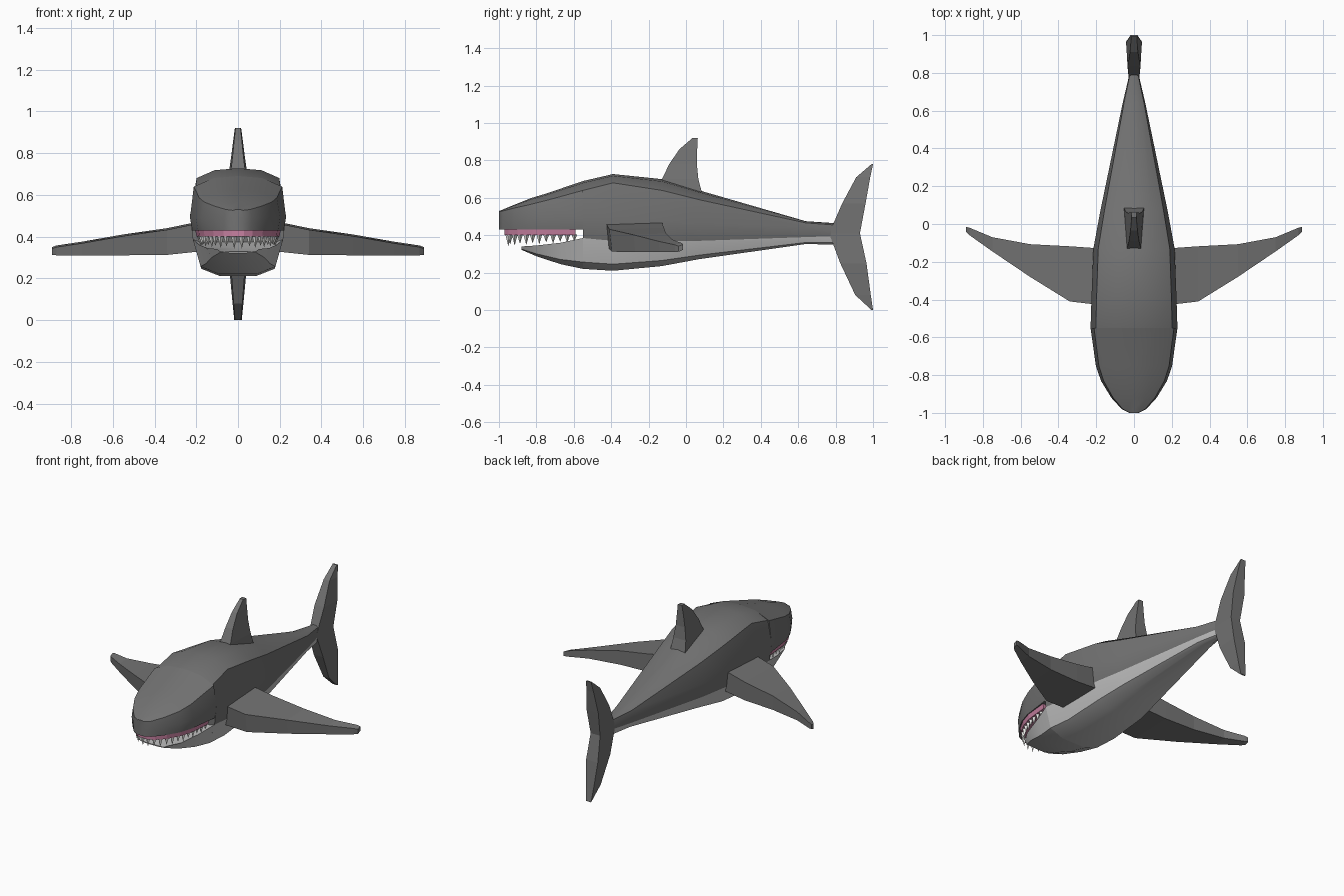
import bpy, math

if "Cube" in bpy.data.objects:
    bpy.data.objects.remove(bpy.data.objects["Cube"])


def material(name, rgb):
    m = bpy.data.materials.new(name)
    m.diffuse_color = (*rgb, 1)
    m.use_nodes = True
    m.node_tree.nodes["Principled BSDF"].inputs["Base Color"].default_value = m.diffuse_color
    return m


GREY = material("slate grey", (0.17, 0.17, 0.17))
PALE = material("pale belly", (0.52, 0.52, 0.52))
PINK = material("gum pink", (0.58, 0.22, 0.36))
WHITE = material("tooth white", (0.8, 0.8, 0.78))


def make(name, verts, faces, mats, rule=None, smooth=None):
    """Mesh object; rule(face number) picks the material slot."""
    me = bpy.data.meshes.new(name)
    me.from_pydata(verts, [], faces)
    ob = bpy.data.objects.new(name, me)
    bpy.context.collection.objects.link(ob)
    for m in mats:
        me.materials.append(m)
    if rule:
        for p in me.polygons:
            p.material_index = rule(p.index)
    bpy.ops.object.select_all(action='DESELECT')
    ob.select_set(True)
    bpy.context.view_layer.objects.active = ob
    bpy.ops.object.mode_set(mode='EDIT')
    bpy.ops.mesh.select_all(action='SELECT')
    bpy.ops.mesh.normals_make_consistent(inside=False)
    bpy.ops.object.mode_set(mode='OBJECT')
    if smooth:
        bpy.ops.object.shade_smooth_by_angle(angle=math.radians(smooth))
    return ob


def loft(name, rings, mats, rule=None, smooth=None):
    """Skin closed rings of equal size and cap both ends."""
    n = len(rings[0])
    verts = [p for r in rings for p in r]
    faces = [(i * n + j, i * n + (j + 1) % n, (i + 1) * n + (j + 1) % n, (i + 1) * n + j)
             for i in range(len(rings) - 1) for j in range(n)]
    faces += [tuple(range(n)), tuple(range(len(verts) - n, len(verts)))]
    count = len(faces)

    def pick(f):
        if f >= count - 2:
            return 0
        j = f % n
        return rule(min(j, n - 1 - j))      # same number on both sides
    return make(name, verts, faces, mats, pick if rule else None, smooth)


def section(y, half):
    """Full ring from half a section listed from top centre to bottom centre."""
    return [(x, y, z) for x, z in half] + [(-x, y, z) for x, z in half[-2:0:-1]]


# Trunk: y, half width, top, shoulder, widest, belly line, bottom
trunk = [(-.55, .23, .69, .64, .50, .385, .22),
         (-.39, .225, .727, .68, .50, .37, .21),
         (-.13, .215, .70, .64, .48, .37, .235),
         (.07, .178, .64, .59, .46, .37, .272),
         (.64, .06, .475, .466, .44, .39, .353),
         (.79, .025, .465, .455, .42, .395, .35)]
loft("trunk", [section(y, [(0, t), (.5 * w, t - .2 * (t - s)), (.88 * w, s), (w, m), (.94 * w, l),
                           (.78 * w, b + .22 * (l - b)), (.38 * w, b), (0, b)])
               for y, w, t, s, m, l, b in trunk],
     [GREY, PALE], lambda j: int(j >= 4), 30)

# Upper head: y, half width, top, shoulder
head = [(-1, .025, .53, .525), (-.98, .065, .537, .53), (-.92, .12, .562, .545),
        (-.83, .175, .598, .565), (-.75, .202, .622, .585), (-.55, .23, .69, .64)]
loft("upper_head", [section(y, [(0, t), (.5 * w, t - .2 * (t - s)), (.92 * w, s), (w, .49),
                                (.95 * w, .43), (0, .43)]) for y, w, t, s in head],
     [GREY], None, 30)

# Lower jaw: y, half width, lip, bottom
jaw = [(-.88, .10, .34, .322), (-.8, .15, .345, .288), (-.67, .185, .36, .245),
       (-.55, .216, .385, .22)]
loft("lower_jaw", [section(y, [(0, l - .012), (.85 * w, l - .01), (w, l),
                               (.83 * w, b + .22 * (l - b)), (.4 * w, b), (0, b)])
                   for y, w, l, b in jaw], [PALE], None, 30)

# Gum under the snout, following the head outline
gum = [(-.97, .03), (-.95, .07), (-.9, .12), (-.82, .165), (-.74, .19), (-.59, .205)]
loft("upper_gum", [section(y, [(0, .435), (w, .435), (w * .97, .4), (0, .4)]) for y, w in gum], [PINK])

# Teeth: four sided spikes spaced evenly along the gum line
path = [(0, -.955)] + [(w * .9, y + .012) for y, w in gum[1:]]
lengths = [math.dist(path[i], path[i + 1]) for i in range(len(path) - 1)]


def along(d):
    for i, seg in enumerate(lengths):
        if d <= seg or i == len(lengths) - 1:
            f = min(d / seg, 1)
            return [path[i][k] + f * (path[i + 1][k] - path[i][k]) for k in (0, 1)]
        d -= seg


verts, faces = [], []
TEETH = 12
for k in range(TEETH):
    x, y = along(sum(lengths) * (k + .5) / TEETH)
    tip = .342 + .02 * k / TEETH + (.008 if k % 2 else 0)
    for s in (1, -1):
        i = len(verts)
        verts += [(s * x + dx, y + dy, .405) for dx, dy in ((-.016, 0), (0, -.016), (.016, 0), (0, .016))]
        verts.append((s * x, y, tip))
        faces += [(i + a, i + (a + 1) % 4, i + 4) for a in range(4)] + [(i, i + 1, i + 2, i + 3)]
make("teeth", verts, faces, [WHITE])

# Side fins: distance out, leading y, trailing y, top z, bottom z
side = [(.17, -.43, -.13, .475, .33), (.34, -.41, -.118, .44, .312), (.55, -.28, -.107, .41, .31),
        (.75, -.145, -.07, .375, .31), (.87, -.06, -.02, .357, .31), (.89, -.04, -.015, .35, .312)]
for label, s in (("left", 1), ("right", -1)):
    loft(label + "_side_fin", [[(s * x, a, t - .008), (s * x, c, t), (s * x, c, b + .01), (s * x, a + .05 * (c - a), b)]
                               for x, a, c, t, b in side], [GREY])


def upright_fin(name, rows):
    """Upright fin from rows of z, leading y, trailing y, half thickness."""
    loft(name, [[(-w * .8, a, z), (w * .8, a, z), (w, c, z), (-w, c, z)] for z, a, c, w in rows], [GREY])


upright_fin("back_fin", [(.61, -.14, .09, .055), (.70, -.128, .066, .045),
                         (.78, -.09, .058, .033), (.86, -.035, .06, .023), (.92, .035, .063, .015)])
upright_fin("tail_fin", [(0, .992, 1, .018), (.08, .905, .988, .026), (.25, .825, .965, .042),
                         (.41, .765, .93, .034), (.57, .835, .96, .042), (.71, .91, .985, .026),
                         (.78, .992, 1, .018)])
